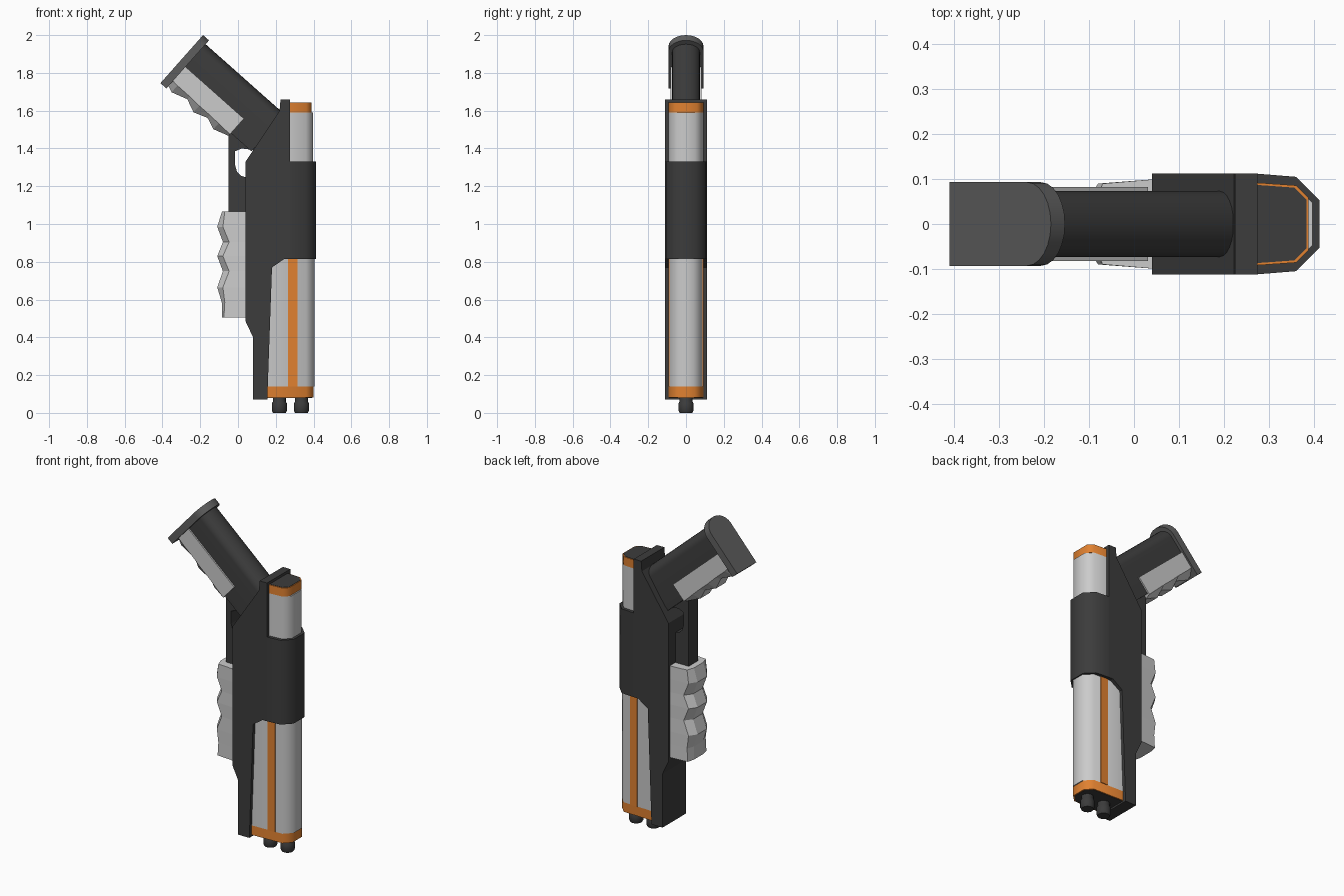
import bpy
import bmesh
from math import cos, sin, pi, radians
from mathutils import Vector

cube = bpy.data.objects.get("Cube")
if cube:
    bpy.data.objects.remove(cube, do_unlink=True)


def material(name, rgb):
    mat = bpy.data.materials.new(name)
    mat.use_nodes = True
    colour = (*rgb, 1)
    mat.diffuse_color = colour
    mat.node_tree.nodes["Principled BSDF"].inputs["Base Color"].default_value = colour
    return mat


DARK = material("dark_polymer", (0.045, 0.045, 0.045))
FLANGE = material("mid_grey", (0.11, 0.11, 0.11))
ORANGE = material("orange", (0.75, 0.22, 0.03))


def loft(name, rings, mat=None, smooth=0):
    """Skin matching rings of points and cap both ends."""
    bm = bmesh.new()
    loops = [[bm.verts.new(p) for p in ring] for ring in rings]
    n = len(loops[0])
    for a, b in zip(loops, loops[1:]):
        for i in range(n):
            j = (i + 1) % n
            bm.faces.new((a[i], a[j], b[j], b[i]))
    bm.faces.new(loops[0])
    bm.faces.new(loops[-1])
    bmesh.ops.recalc_face_normals(bm, faces=bm.faces)
    mesh = bpy.data.meshes.new(name)
    bm.to_mesh(mesh)
    bm.free()
    if mat:
        mesh.materials.append(mat)
    obj = bpy.data.objects.new(name, mesh)
    bpy.context.collection.objects.link(obj)
    if smooth:
        bpy.ops.object.select_all(action="DESELECT")
        obj.select_set(True)
        bpy.context.view_layer.objects.active = obj
        bpy.ops.object.shade_smooth_by_angle(angle=radians(smooth))
    return obj


def plate(name, profile, half_width, mat):
    """Side profile in x and z, extruded evenly across y."""
    loft(name, [[(x, y, z) for x, z in profile] for y in (-half_width, half_width)], mat)


def column(name, x0, x1, w, chamfer, z0, z1, mat=None):
    """Upright block with a flat rear and chamfered leading corners."""
    shoulder = w - 0.007
    half = [(x0, w), (x1 - chamfer, shoulder), (x1, shoulder - chamfer)]
    section = half + [(x, -y) for x, y in reversed(half)]
    loft(name, [[(x, y, z) for x, y in section] for z in (z0, z1)], mat, 50)


def ridged_grip(name, frame, stations, base, w_base, w_side, w_mid):
    """Finger grip: each station gives its place, side edge and crest."""
    rings = []
    for along, side, crest in stations:
        half = [(base, w_base), (side, w_side), (crest, w_mid)]
        ring = half + [(out, -y) for out, y in reversed(half)]
        rings.append([frame(along, out, y) for out, y in ring])
    loft(name, rings)


# Main body: spine and wrap-around sleeve
plate("body_spine", [
    (0.08, 0.07), (0.08, 0.40), (0.04, 0.485), (0.04, 1.33), (0.22, 1.60),
    (0.225, 1.66), (0.275, 1.66), (0.275, 0.815), (0.245, 0.815),
    (0.18, 0.77), (0.155, 0.07)], 0.112, DARK)
column("body_sleeve", 0.275, 0.413, 0.112, 0.052, 0.815, 1.33, DARK)

# Tube with coloured end caps and side stripes
column("lower_tube", 0.14, 0.406, 0.093, 0.046, 0.14, 0.9)
column("upper_tube", 0.26, 0.397, 0.093, 0.038, 0.9, 1.59)
column("top_cap", 0.26, 0.389, 0.093, 0.028, 1.59, 1.642, ORANGE)
column("top_cap_inset", 0.26, 0.384, 0.088, 0.027, 1.63, 1.644, DARK)
column("bottom_cap", 0.14, 0.4, 0.093, 0.04, 0.082, 0.14, ORANGE)
column("bottom_cap_inset", 0.14, 0.393, 0.087, 0.038, 0.08, 0.1, DARK)
plate("side_stripes", [(0.265, 0.14), (0.315, 0.14), (0.315, 0.82), (0.265, 0.82)],
      0.0925, ORANGE)

# Plugs below the tube
for side, x in (("rear", 0.219), ("front", 0.336)):
    rings = []
    for z, r in ((0.1, 0.034), (0.06, 0.034), (0.05, 0.04), (0.012, 0.04), (0, 0.034)):
        rings.append([(x + r * cos(i * pi / 8), r * sin(i * pi / 8), z) for i in range(16)])
    loft(side + "_plug", rings, DARK, 35)

# Foregrip
ridged_grip("foregrip", lambda along, out, y: Vector((out, y, along)), [
    (0.505, -0.075, -0.086), (0.585, -0.07, -0.086), (0.665, -0.08, -0.11),
    (0.75, -0.047, -0.08), (0.83, -0.08, -0.11), (0.905, -0.047, -0.08),
    (0.985, -0.08, -0.11), (1.065, -0.07, -0.085)], 0.05, 0.1, 0.09, 0.045)

# Trigger guard
plate("trigger_guard", [
    (0.05, 1.06), (-0.05, 1.06), (-0.05, 1.48), (0.1, 1.48), (0.1, 1.39),
    (0.06, 1.395), (0.02, 1.4), (-0.015, 1.385), (-0.015, 1.31),
    (-0.005, 1.275), (0.015, 1.255), (0.05, 1.245)], 0.045, DARK)

# Angled handle: local frame runs along its axis from the butt
AXIS = Vector((0.748, 0, -0.664))
UP = Vector((0.664, 0, 0.748))
BUTT = Vector((-0.185, 0, 2.0))


def handle_frame(along, out, y):
    return BUTT + AXIS * along + UP * out + Vector((0, y, 0))


def arched_bar(name, u0, u1, top, bottom, w, rise, mat):
    """Bar along the handle axis with a rounded upper side."""
    arch = [(top - rise + rise * sin(i * pi / 12), w * cos(i * pi / 12)) for i in range(13)]
    section = [(bottom, w)] + arch + [(bottom, -w)]
    loft(name, [[handle_frame(u, v, y) for v, y in section] for u in (u0, u1)], mat, 40)


arched_bar("handle_core", 0.03, 0.6, -0.027, -0.29, 0.073, 0.055, DARK)
arched_bar("butt_flange", 0, 0.042, 0, -0.34, 0.093, 0.08, FLANGE)
ridged_grip("handle_grip", handle_frame, [
    (0.042, -0.287, -0.323), (0.076, -0.29, -0.337), (0.163, -0.29, -0.309),
    (0.233, -0.293, -0.339), (0.309, -0.293, -0.312), (0.372, -0.295, -0.336),
    (0.455, -0.298, -0.309)], -0.187, 0.082, 0.082, 0.045)
